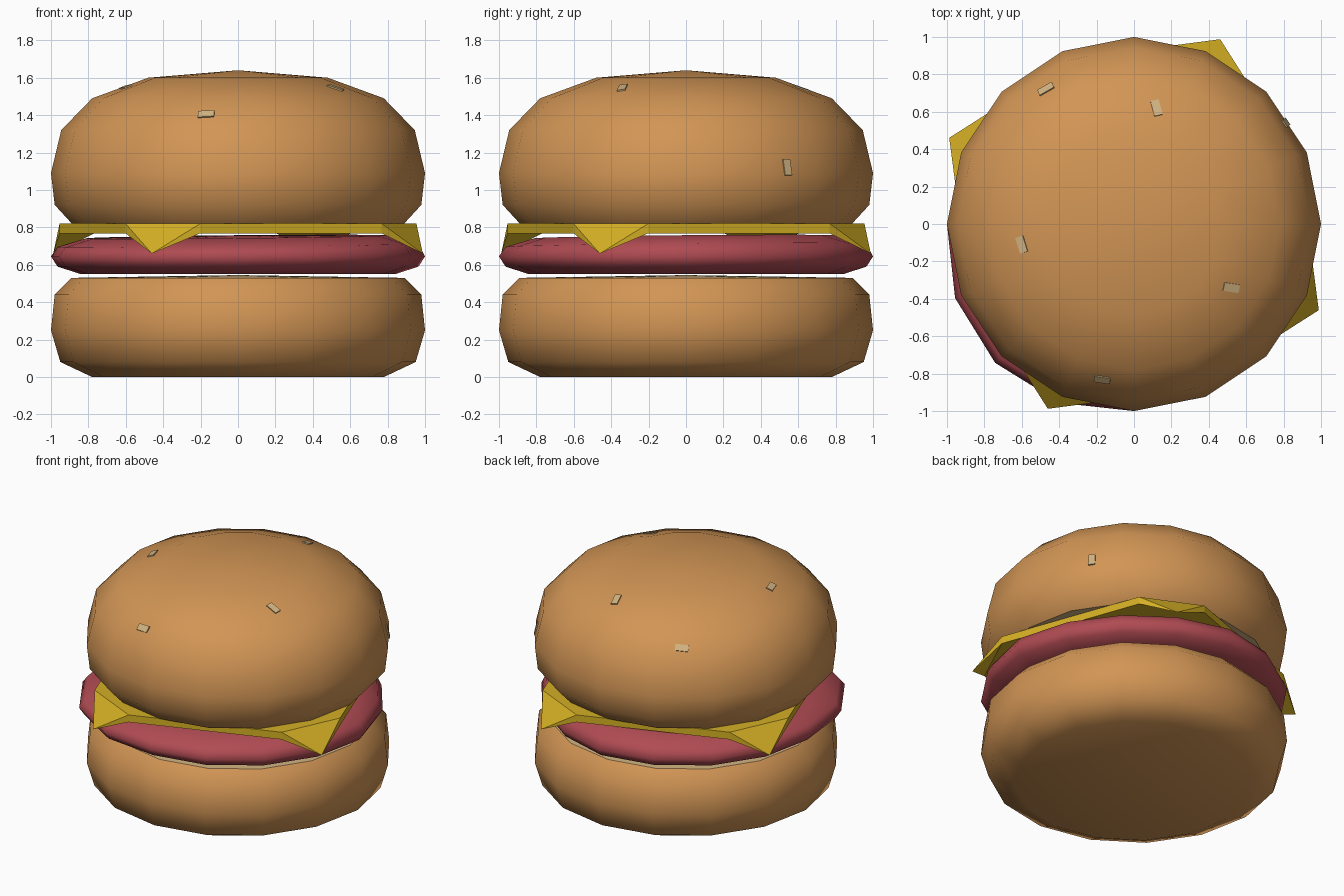
import bpy, bmesh, math
from mathutils import Vector, Matrix
from mathutils.bvhtree import BVHTree

cube = bpy.data.objects.get("Cube")
if cube:
    bpy.data.objects.remove(cube, do_unlink=True)

SIDES = 16


def material(name, rgb):
    mat = bpy.data.materials.new(name)
    mat.use_nodes = True
    color = (*rgb, 1)
    mat.diffuse_color = color
    mat.node_tree.nodes["Principled BSDF"].inputs["Base Color"].default_value = color
    return mat


crust = material("toasted crust", (0.64, 0.30, 0.09))
crumb = material("pale crumb", (0.64, 0.45, 0.22))
meat = material("red meat", (0.43, 0.07, 0.085))
yellow = material("yellow cheese", (0.66, 0.43, 0.018))


def finish(name, bm, mats):
    bmesh.ops.recalc_face_normals(bm, faces=bm.faces)
    mesh = bpy.data.meshes.new(name)
    bm.to_mesh(mesh)
    for mat in mats:
        mesh.materials.append(mat)
    obj = bpy.data.objects.new(name, mesh)
    bpy.context.collection.objects.link(obj)
    return obj


def lathe(profile, cut_band=None):
    """Spin (radius, z) points from pole to pole; cut_band gets slot 1 and a sharp rim."""
    bm = bmesh.new()
    rings = []
    for r, z in profile:
        count = SIDES if r else 1
        rings.append([bm.verts.new((r * math.cos(math.tau * i / SIDES),
                                    r * math.sin(math.tau * i / SIDES), z))
                      for i in range(count)])
    for band, (low, high) in enumerate(zip(rings, rings[1:])):
        for i in range(SIDES):
            j = i + 1
            loop = [low[i % len(low)], low[j % len(low)],
                    high[j % len(high)], high[i % len(high)]]
            face = bm.faces.new(list(dict.fromkeys(loop)))
            face.smooth = True
            face.material_index = int(band == cut_band)
    for edge in bm.edges:
        if len({f.material_index for f in edge.link_faces}) > 1:
            edge.smooth = False
    return bm


# Bottom bun with a pale cut face on top
bottom = [(0, 0), (0.78, 0), (0.95, 0.08), (1, 0.25), (0.98, 0.44), (0.89, 0.53), (0, 0.545)]
finish("bottom_bun", lathe(bottom, cut_band=5), [crust, crumb])

# Patty, slightly lopsided
patty = lathe([(0, 0.55), (0.84, 0.55), (0.965, 0.59), (1, 0.645),
               (0.965, 0.705), (0.81, 0.75), (0, 0.757)])
for v in patty.verts:
    if v.co.xy.length > 0.1:
        d = math.atan2(v.co.y, v.co.x) + math.radians(135)
        bulge = 1 + math.copysign(0.05 * max(0, math.cos(2 * d)), math.cos(d))
        v.co.x *= bulge
        v.co.y *= bulge
    if v.co.z > 0.7:
        v.co.z += 0.01 * (v.co.x + v.co.y)
finish("patty", patty, [meat])

# Cheese slice: a square whose four corners fold down to points
bm = bmesh.new()
top, under, tips = [], [], []
for k in range(4):
    turn = Matrix.Rotation(math.radians(-115 + 90 * k), 3, "Z")
    for side in (-0.22, 0.22):
        top.append(bm.verts.new(turn @ Vector((0.95, side, 0.82))))
        under.append(bm.verts.new(turn @ Vector((0.95, side, 0.768))))
    tips.append(bm.verts.new(turn @ Vector((1.09, 0, 0.66))))
bm.faces.new(top)
bm.faces.new(under[::-1])
for k in range(4):
    a, b, c = 2 * k, 2 * k + 1, (2 * k + 2) % 8
    tip = tips[k]
    bm.faces.new((top[b], top[a], tip))
    bm.faces.new((under[a], under[b], tip))
    bm.faces.new((top[a], under[a], tip))
    bm.faces.new((under[b], top[b], tip))
    bm.faces.new((top[b], under[b], under[c], top[c]))
finish("cheese_slice", bm, [yellow])

# Top bun with a pale cut face underneath
crown = lathe([(0, 0.826), (0.89, 0.822), (0.98, 0.92), (1, 1.09), (0.945, 1.32),
               (0.78, 1.49), (0.48, 1.6), (0, 1.64)], cut_band=0)
finish("top_bun", crown, [crust, crumb])

# Seeds lying on the crown: x, y, heading in degrees
tree = BVHTree.FromBMesh(crown)
seeds = [(-0.47, 0.72, 25), (0.12, 0.62, -78), (-0.6, -0.11, -72),
         (0.52, -0.34, -12), (-0.17, -0.83, -5), (0.81, 0.54, 214)]
for x, y, heading in seeds:
    spot, normal, _, _ = tree.ray_cast(Vector((x, y, 3)), Vector((0, 0, -1)))
    h = math.radians(heading)
    along = Vector((math.cos(h), math.sin(h), 0))
    along = (along - normal * along.dot(normal)).normalized()
    frame = Matrix((along, normal.cross(along), normal)).transposed().to_4x4()
    bm = bmesh.new()
    bmesh.ops.create_cube(bm, size=1, matrix=Matrix.Translation(spot + normal * 0.003)
                          @ frame @ Matrix.Diagonal((0.088, 0.045, 0.009, 1)))
    finish("seed", bm, [crumb])
